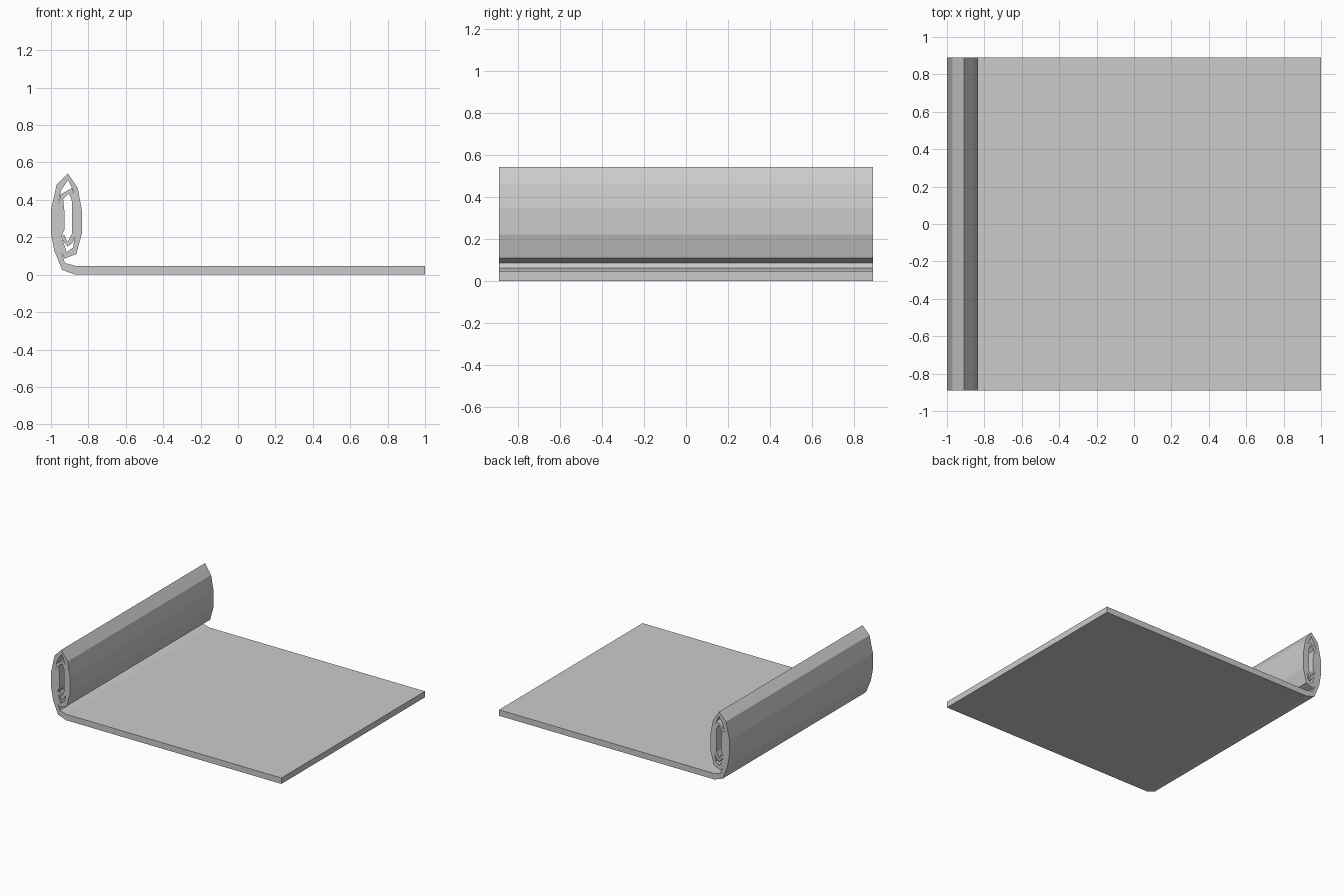
import bpy, bmesh

HALF = 0.89  # half width along y

# Cross-section of the strip in (x, z): outer face point, inner face point
strip = [
    ((1.0, 0.0), (1.0, 0.047)), ((-0.868, 0.0), (-0.868, 0.047)),
    # first turn of the roll
    ((-0.94, 0.025), (-0.925, 0.062)), ((-0.983, 0.13), (-0.952, 0.145)),
    ((-1.0, 0.225), (-0.966, 0.225)), ((-1.0, 0.345), (-0.966, 0.34)),
    ((-0.97, 0.48), (-0.948, 0.447)), ((-0.91, 0.542), (-0.909, 0.507)),
    ((-0.857, 0.463), (-0.882, 0.452)), ((-0.835, 0.345), (-0.868, 0.34)),
    ((-0.835, 0.22), (-0.868, 0.225)), ((-0.865, 0.11), (-0.882, 0.145)),
    ((-0.928, 0.086), (-0.916, 0.12)),
    # second turn
    ((-0.96, 0.15), (-0.945, 0.205)), ((-0.968, 0.225), (-0.928, 0.24)),
    ((-0.968, 0.34), (-0.928, 0.335)), ((-0.948, 0.43), (-0.935, 0.405)),
    ((-0.888, 0.463), (-0.905, 0.435)), ((-0.872, 0.41), (-0.889, 0.40)),
    ((-0.862, 0.345), (-0.888, 0.35)), ((-0.862, 0.225), (-0.888, 0.22)),
    ((-0.885, 0.17), (-0.905, 0.185)), ((-0.912, 0.15), (-0.912, 0.175)),
    ((-0.948, 0.20), (-0.93, 0.215)),
]

# Rolled mat: sweep the strip across the width
bm = bmesh.new()
rings = []
for o, i in strip:
    rings.append([bm.verts.new((p[0], y, p[1]))
                  for p, y in ((o, -HALF), (o, HALF), (i, HALF), (i, -HALF))])
for a, b in zip(rings, rings[1:]):
    for k in range(4):
        j = (k + 1) % 4
        bm.faces.new((a[k], a[j], b[j], b[k]))
bm.faces.new(rings[0])
bm.faces.new(rings[-1])
bmesh.ops.recalc_face_normals(bm, faces=bm.faces)

mesh = bpy.data.meshes.new("rolled_mat")
bm.to_mesh(mesh)
bm.free()
bpy.context.collection.objects.link(bpy.data.objects.new("rolled_mat", mesh))
